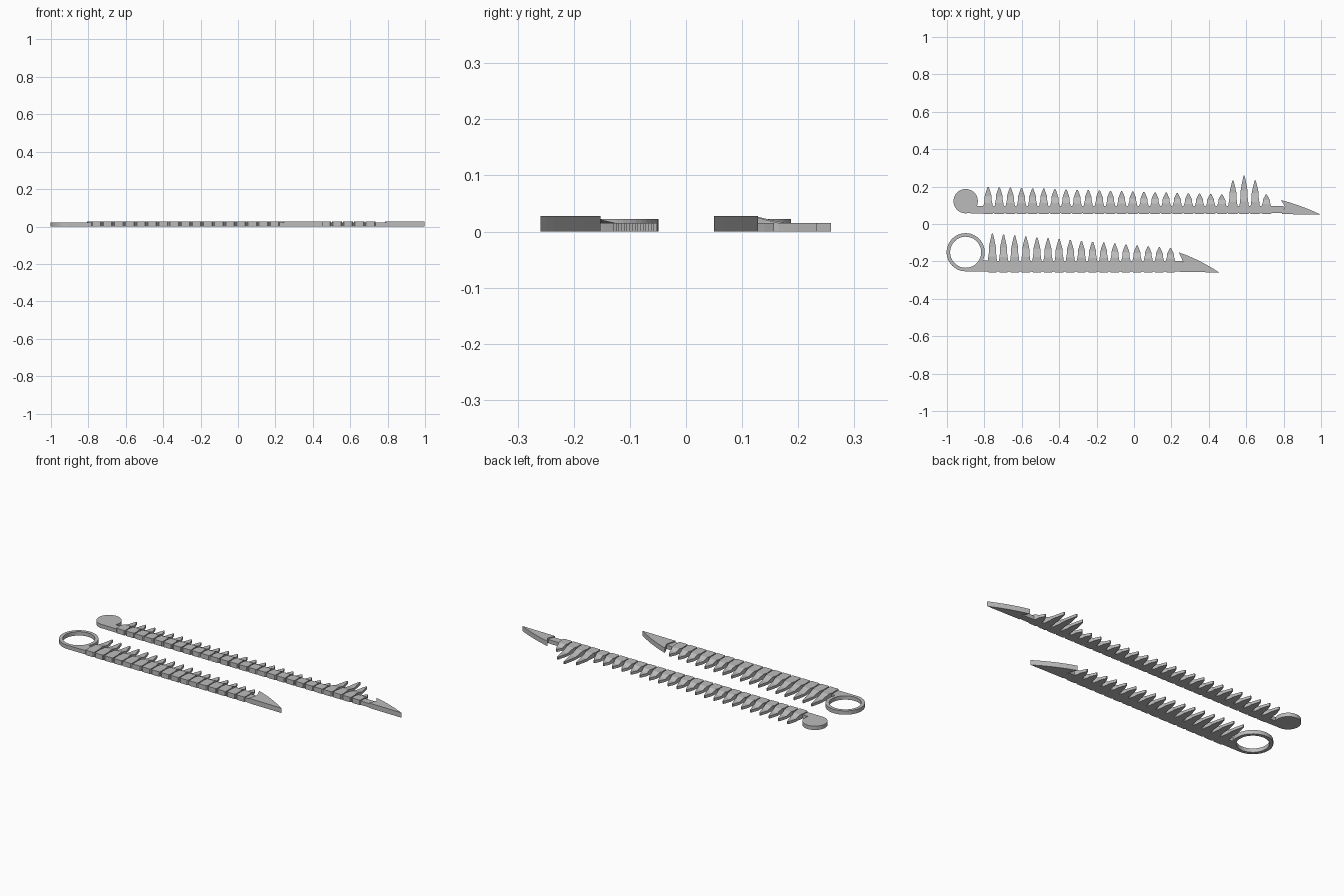
import bpy, bmesh, math

cube = bpy.data.objects.get("Cube")
if cube:
    bpy.data.objects.remove(cube)

grey = bpy.data.materials.new("plain grey")
grey.use_nodes = True
grey.diffuse_color = (0.5, 0.5, 0.5, 1)
grey.node_tree.nodes["Principled BSDF"].inputs["Base Color"].default_value = (0.5, 0.5, 0.5, 1)

TOP = 0.028      # height of vertebrae and blades
LOW = 0.022      # height of core bars, ring and disc
THIN = 0.015     # height of the spine tips
PITCH = 0.0595


def finish(name, bm):
    bmesh.ops.recalc_face_normals(bm, faces=bm.faces)
    mesh = bpy.data.meshes.new(name)
    bm.to_mesh(mesh)
    bm.free()
    mesh.materials.append(grey)
    obj = bpy.data.objects.new(name, mesh)
    bpy.context.collection.objects.link(obj)
    return obj


def plate(name, outline, height):
    """Flat outline pulled up from the ground."""
    bm = bmesh.new()
    face = bm.faces.new([bm.verts.new((x, y, 0)) for x, y in outline])
    new = bmesh.ops.extrude_face_region(bm, geom=[face])["geom"]
    for v in new:
        if isinstance(v, bmesh.types.BMVert):
            v.co.z = height
    return finish(name, bm)


def circle(x, y, r, n=48):
    return [(x + r * math.cos(math.tau * i / n), y + r * math.sin(math.tau * i / n))
            for i in range(n)]


def ring(name, x, y, outer, inner, n=48):
    bm = bmesh.new()
    loops = [[bm.verts.new((px, py, z)) for px, py in circle(x, y, r, n)]
             for r, z in ((outer, 0), (outer, LOW), (inner, LOW), (inner, 0))]
    for a, b in zip(loops, loops[1:] + loops[:1]):
        for i in range(n):
            j = (i + 1) % n
            bm.faces.new((a[i], a[j], b[j], b[i]))
    return finish(name, bm)


# Spine stations: fraction of length, half width, height
STATIONS = [(0, .024, TOP), (.14, .022, TOP), (.32, .0185, .021), (.5, .0185, THIN),
            (.7, .013, THIN), (.88, .007, THIN), (1, .003, THIN)]


def vertebra(name, x, y0, y1, tip):
    """Chamfered body block that runs on into a tapering spine."""
    bm = bmesh.new()
    rows = [(y0, .022, TOP), (y0 + .004, .027, TOP), (y1 - .003, .027, TOP)]
    rows += [(y1 + t * (tip - y1), w, z) for t, w, z in STATIONS]
    sections = [[bm.verts.new(p) for p in
                 ((x - w, y, 0), (x + w, y, 0), (x + w, y, z), (x - w, y, z))]
                for y, w, z in rows]
    for a, b in zip(sections, sections[1:]):
        for i in range(4):
            j = (i + 1) % 4
            bm.faces.new((a[i], a[j], b[j], b[i]))
    bm.faces.new(sections[0])
    bm.faces.new(sections[-1])
    return finish(name, bm)


def bar(name, x0, x1, y0, y1):
    return plate(name, [(x0, y0), (x1, y0), (x1, y1), (x0, y1)], LOW)


def blade(name, x, length, base, neck, top):
    """Pointed end with a hooked heel and a bowed back."""
    steps = 12
    arc = []
    for i in range(steps + 1):
        t = i / steps
        drop = 0.68 * t + 0.32 * t * t
        arc.append((x + length * t, top + (base - top) * drop))
    return plate(name, [(x + .022, neck), (x + .005, base + .003)] + arc[::-1], TOP)


# Long strip with the disc
plate("disc", circle(-.9, .122, .065), LOW)
bar("long_core", -.9, .80, .058, .097)
plate("long_neck", [(-.9, .058), (-.80, .056), (-.80, .098), (-.86, .094)], LOW)
tall = {22: .233, 23: .258, 24: .233, 25: .157}
for k in range(26):
    tip = tall.get(k, .198 - .0019 * k)
    vertebra(f"long_vertebra_{k + 1}", -.78 + PITCH * k, .053, .099, tip)
blade("long_blade", .785, .213, .05, .095, .128)

# Short strip with the ring
ring("ring", -.9, -.151, .102, .083)
bar("short_core", -.80, .26, -.253, -.197)
plate("ring_neck", [(-.9, -.253), (-.78, -.253), (-.78, -.197), (-.806, -.193),
                    (-.812, -.2), (-.835, -.217), (-.865, -.232)], LOW)
for k in range(17):
    vertebra(f"short_vertebra_{k + 1}", -.757 + PITCH * k, -.258, -.195, -.052 - .0048 * k)
blade("short_blade", .24, .215, -.259, -.2, -.152)
